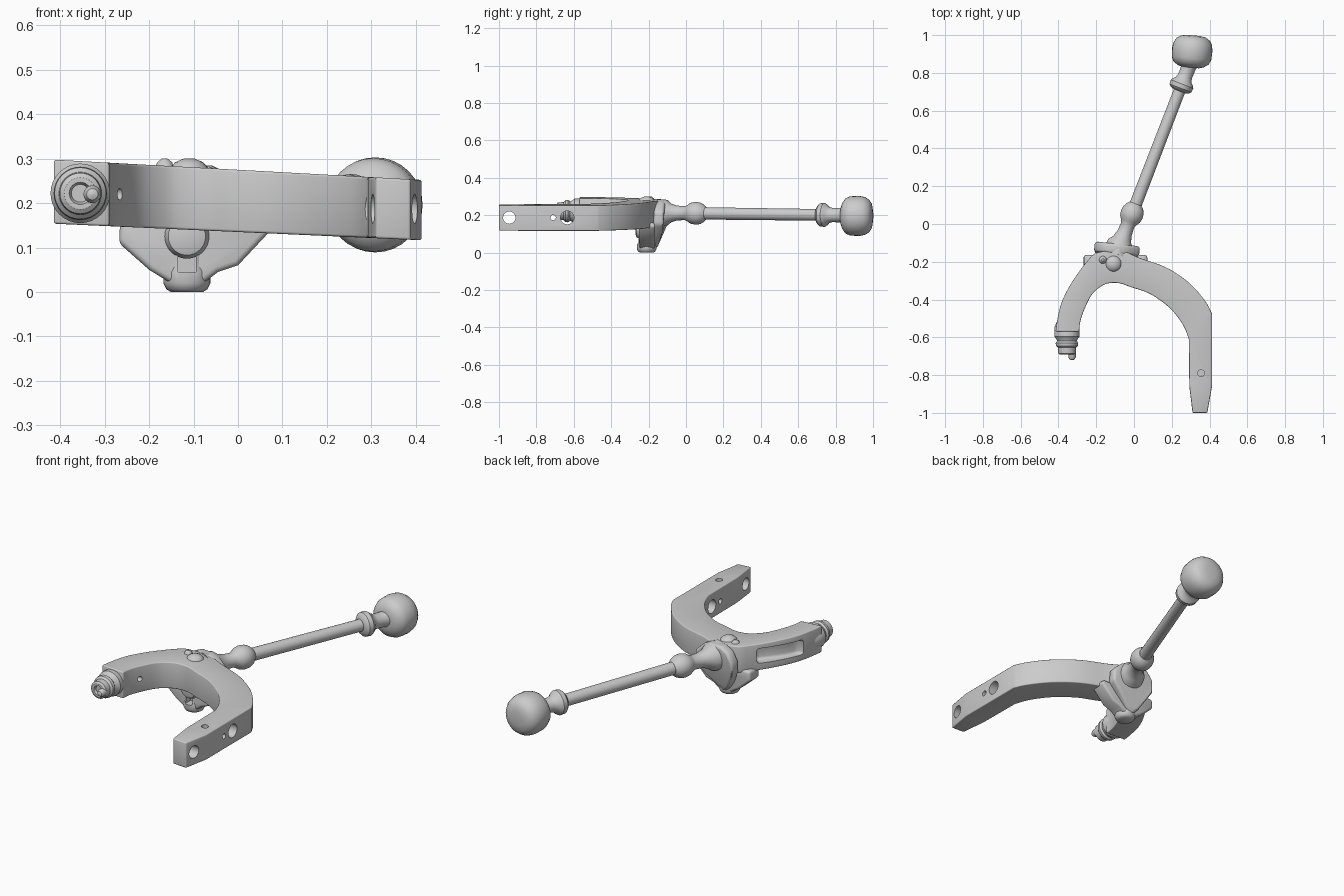
import bpy, bmesh, math
from mathutils import Vector

if "Cube" in bpy.data.objects:
    bpy.data.objects.remove(bpy.data.objects["Cube"])


def finish(name, bm):
    bmesh.ops.recalc_face_normals(bm, faces=bm.faces)
    me = bpy.data.meshes.new(name)
    bm.to_mesh(me)
    bm.free()
    ob = bpy.data.objects.new(name, me)
    bpy.context.collection.objects.link(ob)
    return ob


def loft(name, rings):
    """Skin a list of closed point rings and cap both ends."""
    bm = bmesh.new()
    vs = [[bm.verts.new(p) for p in r] for r in rings]
    n = len(rings[0])
    for a, b in zip(vs, vs[1:]):
        for i in range(n):
            bm.faces.new((a[i], a[(i + 1) % n], b[(i + 1) % n], b[i]))
    bm.faces.new(vs[0])
    bm.faces.new(vs[-1])
    return finish(name, bm)


def lathe(name, start, axis, profile, n=32):
    """Turned part: profile holds (distance along axis, radius)."""
    axis = Vector(axis).normalized()
    u = axis.orthogonal().normalized()
    v = axis.cross(u)
    ang = [2 * math.pi * i / n for i in range(n)]
    return loft(name, [[Vector(start) + axis * t + (u * math.cos(a) + v * math.sin(a)) * r
                        for a in ang] for t, r in profile])


def prism(name, outline, y0, y1):
    """Front (x, z) outline extruded along y."""
    return loft(name, [[(x, y, z) for x, z in outline] for y in (y0, y1)])


def band(name, rows, bottom, top):
    """Four-sided bar between outer and inner top-view contours."""
    return loft(name, [[(ox, oy, bottom(ox)), (ox, oy, top(ox)),
                        (ix, iy, top(ix)), (ix, iy, bottom(ix))] for ox, oy, ix, iy in rows])


def smooth_rows(rows, k=4):
    out = []
    for i in range(len(rows) - 1):
        p = [rows[max(0, min(len(rows) - 1, i + d))] for d in (-1, 0, 1, 2)]
        for s in range(k):
            t = s / k
            out.append([0.5 * (2 * b + (c - a) * t + (2 * a - 5 * b + 4 * c - d) * t * t
                               + (3 * b - a - 3 * c + d) * t ** 3) for a, b, c, d in zip(*p)])
    return out + [rows[-1]]


def apply(ob):
    dg = bpy.context.evaluated_depsgraph_get()
    me = bpy.data.meshes.new_from_object(ob.evaluated_get(dg))
    ob.modifiers.clear()
    ob.data = me


def bevel(ob, w, seg=3):
    m = ob.modifiers.new("Bevel", 'BEVEL')
    m.width, m.segments, m.limit_method = w, seg, 'ANGLE'
    m.angle_limit = math.radians(40)
    apply(ob)


def cut(ob, cutters):
    for c in cutters:
        m = ob.modifiers.new("Cut", 'BOOLEAN')
        m.operation, m.solver, m.object = 'DIFFERENCE', 'EXACT', c
        apply(ob)
        bpy.data.objects.remove(c)


# Curved fork: outer x, y and inner x, y along its length
curve = [(-.415, -.57, -.29, -.57), (-.41, -.53, -.285, -.52), (-.385, -.42, -.262, -.45),
         (-.33, -.31, -.22, -.37), (-.25, -.20, -.165, -.325), (-.19, -.15, -.12, -.312),
         (-.06, -.145, -.07, -.315), (.03, -.18, -.02, -.333), (.17, -.23, .085, -.37),
         (.29, -.31, .19, -.445), (.375, -.405, .26, -.535), (.413, -.475, .29, -.61)]
straight = [(.413, -.86, .293, -.86), (.388, -1.0, .31, -1.0)]
fork = band("fork_arms", smooth_rows(curve) + straight,
            lambda x: .135 - .045 * x, lambda x: .275 - .055 * x)
bevel(fork, .02)

# Side holes, top hole and the long pocket on the short arm
pocket = band("pocket_cutter", smooth_rows([(-.47, -.46, -.36, -.44), (-.42, -.30, -.315, -.355),
                                            (-.33, -.16, -.235, -.255)]),
              lambda x: .185, lambda x: .265)
bevel(pocket, .02)
holes = [lathe("hole_cutter", (.2, y, .187), (1, 0, 0), [(0, r), (.3, r)], 24)
         for y, r in ((-.945, .033), (-.71, .014), (-.635, .036))]
holes.append(lathe("hole_cutter", (.355, -.79, .21), (0, 0, 1), [(0, .018), (.1, .018)], 20))
holes.append(lathe("hole_cutter", (-.34, -.46, .22), (1, 0, 0), [(0, .013), (.15, .013)], 16))
cut(fork, [pocket] + holes)

# Stepped round tip of the short arm with a small pin
lathe("arm_tip", (-.355, -.52, .222), (0, -1, 0),
      [(0, .055), (.03, .067), (.075, .067), (.09, .056), (.10, .052), (.11, .06), (.125, .058),
       (.135, .048), (.165, .046), (.172, .036), (.172, .025), (.16, .02)])
lathe("tip_pin", (-.328, -.66, .22), (0, -1, 0),
      [(0, .02), (.045, .02), (.057, .013), (.061, .004)], 16)

# Triangular hanging web with a square front socket
web = prism("hanging_web", [(-.265, .16), (-.268, .11), (-.20, .05), (-.155, .022), (-.075, .022),
                            (-.045, .045), (0, .06), (.075, .14), (.06, .16)], -.25, -.165)
bevel(web, .02)
foot = lathe("hanging_foot", (-.115, -.21, 0), (0, 0, 1),
             [(0, .036), (.006, .046), (.02, .053), (.045, .053), (.06, .048), (.12, .05), (.16, .065)])
for part in (web, foot):
    cut(part, [prism("socket_cutter", [(-.135, .045), (-.095, .045), (-.095, .085), (-.135, .085)],
                     -.30, -.215)])
lathe("front_boss", (-.115, -.20, .125), (0, -1, 0),
      [(0, .05), (.05, .05), (.065, .042), (.07, .025)])

# Rear mounting flange and lumps around the rod root
flange = prism("rear_flange", [(-.115, .015), (-.075, .045), (-.02, .10), (.03, .15), (.03, .22),
                               (-.02, .265), (-.06, .285), (-.14, .285), (-.18, .265), (-.21, .22),
                               (-.21, .15), (-.15, .05)], -.03, .025)
for v in flange.data.vertices:
    # lean the lower end of the flange forwards
    v.co.y -= max(0, .13 - v.co.z) * .5
    x, y = v.co.x + .09, v.co.y
    v.co.x = -.09 + x * math.cos(-.11) - y * math.sin(-.11)
    v.co.y = -.13 + x * math.sin(-.11) + y * math.cos(-.11)
bevel(flange, .015)
for x, y, r in ((-.11, -.21, .042), (-.165, -.19, .022)):
    lathe("top_bump", (x, y, .25), (0, 0, 1),
          [(0, r * 1.2), (.03, r), (.042, r * .75), (.05, r * .3)], 24)

# Rod with ball collar, ring collar and end knob
start, axis = (-.093, -.16, .213), (.36, .933, -.012)
lathe("rod_neck", start, axis,
      [(0, .075), (.06, .07), (.085, .05), (.12, .04), (.165, .037), (.185, .046), (.20, .056),
       (.225, .061), (.25, .058), (.27, .048), (.285, .034), (.285, .02)])
lathe("rod", start, axis, [(.2, .033), (1.0, .031)])
lathe("rod_ring", start, axis,
      [(.925, .03), (.93, .05), (.942, .062), (.965, .064), (.978, .056), (.988, .045),
       (1.01, .038), (1.06, .039), (1.10, .05), (1.14, .05)])
lathe("end_knob", (.300, .828, .196), (.09, 1, 0),
      [(0, .045), (.008, .07), (.025, .094), (.05, .105), (.10, .107), (.13, .101),
       (.152, .087), (.165, .066), (.171, .035)], 32)

# Smooth shading with crisp edges
for ob in bpy.context.scene.objects:
    ob.select_set(True)
    bpy.context.view_layer.objects.active = ob
bpy.ops.object.shade_smooth_by_angle(angle=math.radians(35))
